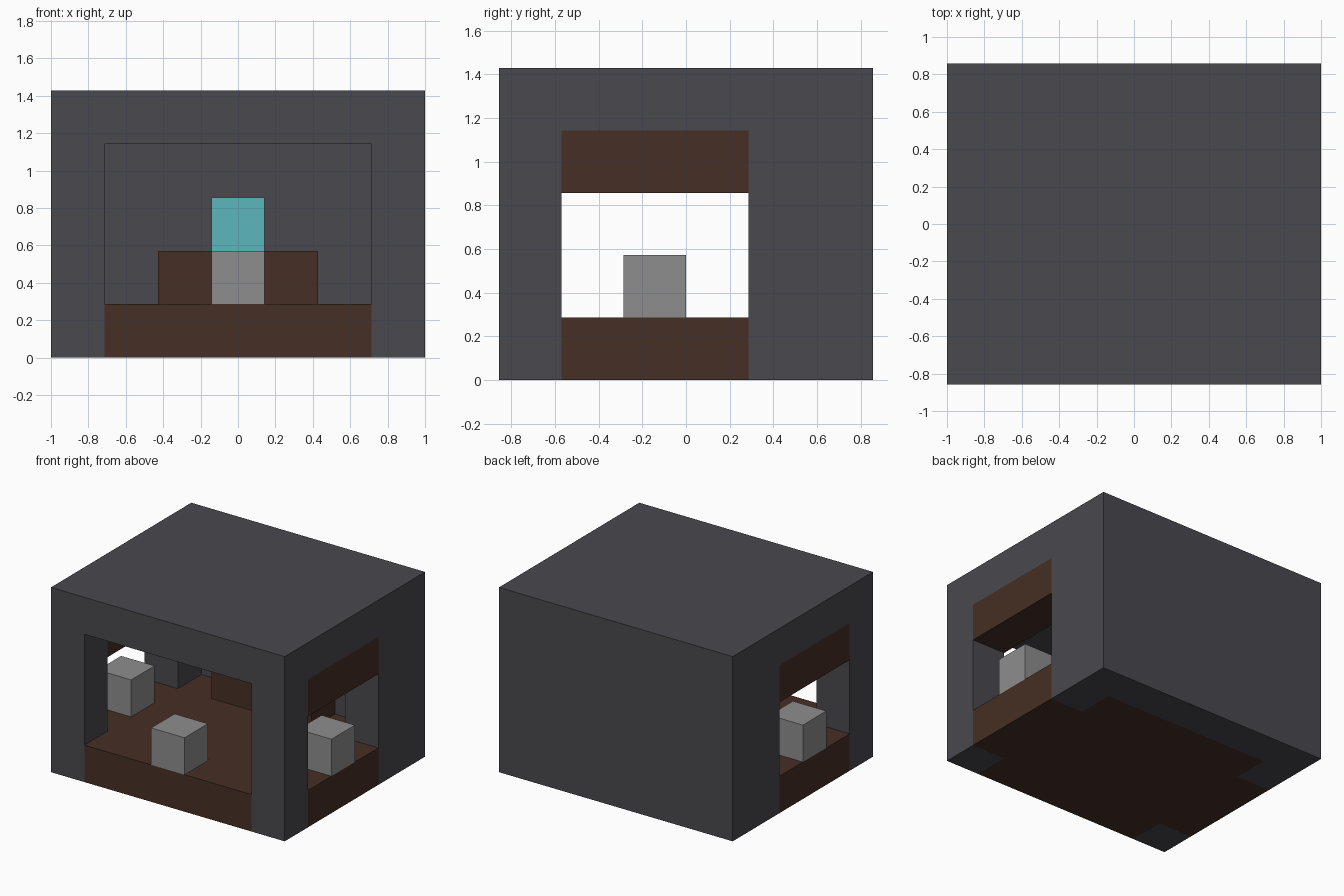
import bpy
import bmesh

U = 1 / 7  # one module of the building grid

cube = bpy.data.objects.get("Cube")
if cube:
    bpy.data.objects.remove(cube, do_unlink=True)


def material(name, rgb):
    mat = bpy.data.materials.new(name)
    mat.use_nodes = True
    mat.diffuse_color = (*rgb, 1)
    bsdf = mat.node_tree.nodes["Principled BSDF"]
    bsdf.inputs["Base Color"].default_value = (*rgb, 1)
    return mat


charcoal = material("charcoal", (0.067, 0.065, 0.075))
brown = material("dark_brown", (0.061, 0.028, 0.018))
grey = material("mid_grey", (0.27, 0.27, 0.27))
cyan = material("cyan", (0.107, 0.475, 0.51))


def prism(name, outline, bottom, top, mat):
    """Extrude a plan outline, given in modules, between two heights."""
    bm = bmesh.new()
    face = bm.faces.new([bm.verts.new((x * U, y * U, bottom * U)) for x, y in outline])
    moved = bmesh.ops.extrude_face_region(bm, geom=[face])["geom"]
    verts = [v for v in moved if isinstance(v, bmesh.types.BMVert)]
    bmesh.ops.translate(bm, verts=verts, vec=(0, 0, (top - bottom) * U))
    bmesh.ops.recalc_face_normals(bm, faces=bm.faces)
    mesh = bpy.data.meshes.new(name)
    bm.to_mesh(mesh)
    bm.free()
    mesh.materials.append(mat)
    obj = bpy.data.objects.new(name, mesh)
    bpy.context.collection.objects.link(obj)
    return obj


def box(name, x, y, z, mat):
    outline = [(x[0], y[0]), (x[1], y[0]), (x[1], y[1]), (x[0], y[1])]
    return prism(name, outline, z[0], z[1], mat)


def room_outline(overshoot=0):
    """Room plan with arms reaching through the front and both sides."""
    side, front = 7 + overshoot, -6 - overshoot
    half = [(5, front), (5, -4), (side, -4), (side, 2), (5, 2), (5, 4)]
    return half + [(-x, y) for x, y in reversed(half)]


# Walls and roof: one block with the room and its openings cut out
shell = box("walls_and_roof", (-7, 7), (-6, 6), (0, 10), charcoal)
cutter = prism("room_cutter", room_outline(1), -1, 8, charcoal)
cutter.hide_render = True
cut = shell.modifiers.new("room", "BOOLEAN")
cut.operation = "DIFFERENCE"
cut.solver = "EXACT"
cut.object = cutter
bpy.context.view_layer.objects.active = shell
bpy.ops.object.modifier_apply(modifier=cut.name)
bpy.data.objects.remove(cutter, do_unlink=True)

# Floor slab filling the foot of the room and the openings
prism("floor", room_outline(), 0, 2, brown)

# Side lintels and the blocks standing in the side openings
for name, s in (("left", 1), ("right", -1)):
    span = sorted((5 * s, 7 * s))
    box(name + "_lintel", span, (-4, 2), (6, 8), brown)
    box(name + "_block", span, (-2, 0), (2, 4), grey)

# Block in the front opening
box("front_block", (-1, 1), (-6, -4), (2, 4), grey)

# Raised step against the back wall with the bright block on it
box("back_step", (-3, 3), (2, 4), (2, 4), brown)
box("bright_block", (-1, 1), (2, 4), (4, 6), cyan)
